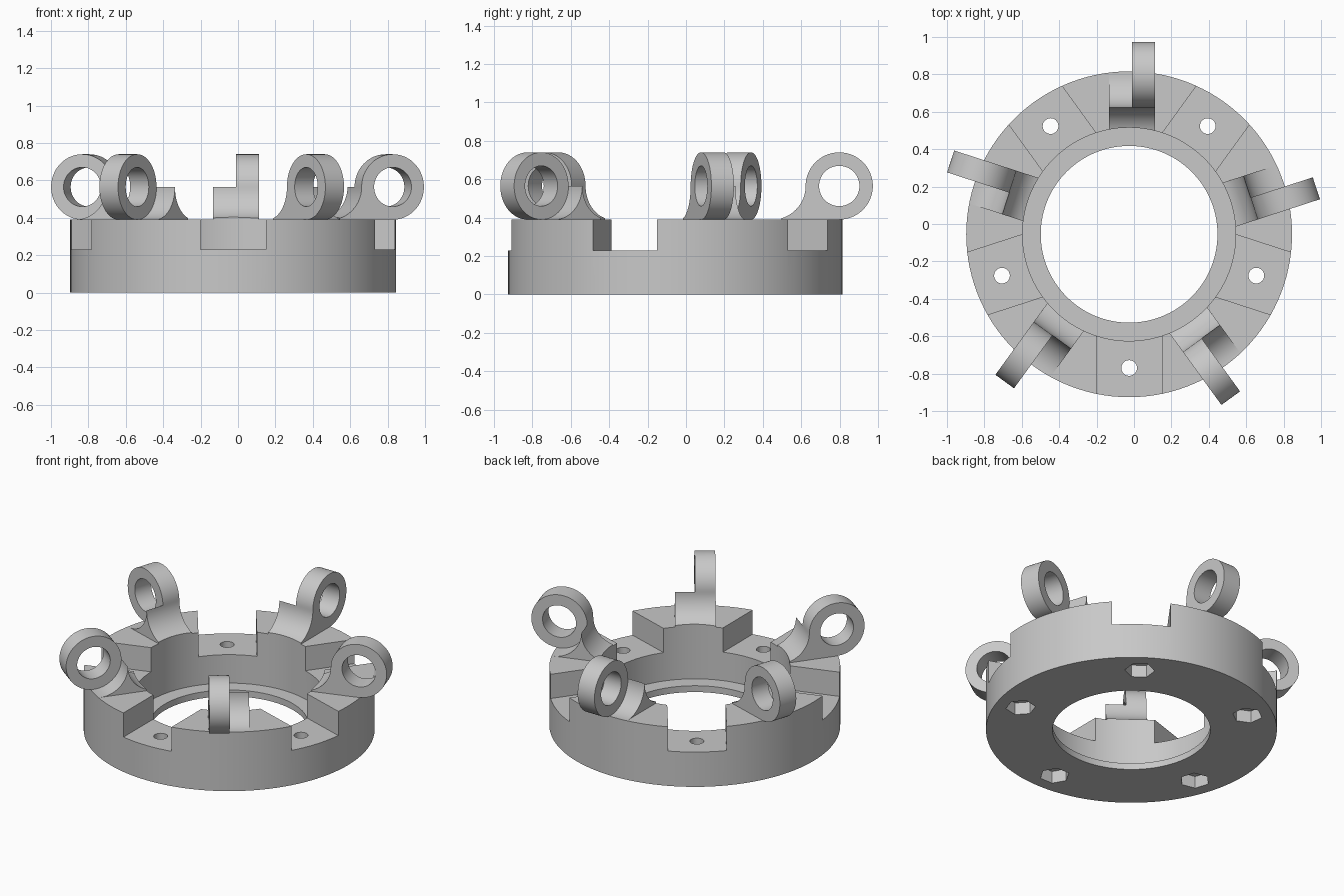
import bpy, bmesh
from math import sin, cos, pi, radians
from mathutils import Matrix

if "Cube" in bpy.data.objects:
    bpy.data.objects.remove(bpy.data.objects["Cube"], do_unlink=True)

CENTRE = (-0.026, -0.055, 0)
OUTER, BORE, LIP = 0.871, 0.57, 0.4725
TOP, NOTCH_Z, LIP_Z = 0.39, 0.23, 0.042
EYE_R, EYE_HOLE, EYE_Y, EYE_Z = 0.175, 0.105, 0.853, 0.565
STEP = 2 * pi / 5

grey = bpy.data.materials.new("light grey")
grey.use_nodes = True
colour = (0.58, 0.58, 0.58, 1)
grey.diffuse_color = colour
grey.node_tree.nodes["Principled BSDF"].inputs["Base Color"].default_value = colour


def make_object(name, bm):
    bmesh.ops.recalc_face_normals(bm, faces=bm.faces)
    mesh = bpy.data.meshes.new(name)
    bm.to_mesh(mesh)
    bm.free()
    mesh.materials.append(grey)
    ob = bpy.data.objects.new(name, mesh)
    bpy.context.collection.objects.link(ob)
    return ob


def cylinder(r, z0, z1, sides, matrix=Matrix()):
    bm = bmesh.new()
    bmesh.ops.create_cone(bm, cap_ends=True, segments=sides, radius1=r, radius2=r, depth=z1 - z0,
                          matrix=matrix @ Matrix.Translation((0, 0, (z0 + z1) / 2)))
    return make_object("cutter", bm)


def box(x, y0, y1, z0, z1):
    bm = bmesh.new()
    bmesh.ops.create_cube(bm, matrix=Matrix.Translation((0, (y0 + y1) / 2, (z0 + z1) / 2))
                          @ Matrix.Diagonal((2 * x, y1 - y0, z1 - z0, 1)))
    return make_object("cutter", bm)


def extrude_profile(name, points, x0, x1):
    """Solid from a (y, z) outline, between two x positions."""
    bm = bmesh.new()
    face = bm.faces.new([bm.verts.new((x0, y, z)) for y, z in points])
    new = bmesh.ops.extrude_face_region(bm, geom=[face], use_keep_orig=True)["geom"]
    bmesh.ops.translate(bm, verts=[v for v in new if isinstance(v, bmesh.types.BMVert)],
                        vec=(x1 - x0, 0, 0))
    return make_object(name, bm)


def cut(ob, cutter, angle=0):
    cutter.hide_render = True
    cutter.rotation_euler.z = angle
    mod = ob.modifiers.new("cut", 'BOOLEAN')
    mod.operation, mod.solver, mod.object = 'DIFFERENCE', 'EXACT', cutter
    bpy.context.view_layer.update()
    bpy.context.view_layer.objects.active = ob
    bpy.ops.object.modifier_apply(modifier=mod.name)
    bpy.data.objects.remove(cutter, do_unlink=True)


def smooth(ob):
    bpy.ops.object.select_all(action='DESELECT')
    ob.select_set(True)
    bpy.context.view_layer.objects.active = ob
    bpy.ops.object.shade_smooth_by_angle(angle=radians(30))


def arc(cy, cz, r, a0, a1, n):
    steps = [radians(a0 + (a1 - a0) * i / n) for i in range(n + 1)]
    return [(cy + r * cos(a), cz + r * sin(a)) for a in steps]


# Base ring with a thin inner lip, turned around z
bm = bmesh.new()
outline = [(LIP, 0), (OUTER, 0), (OUTER, TOP), (BORE, TOP), (BORE, LIP_Z), (LIP, LIP_Z)]
verts = [bm.verts.new((0, r, z)) for r, z in outline]
edges = [bm.edges.new((verts[i - 1], v)) for i, v in enumerate(verts)]
bmesh.ops.spin(bm, geom=verts + edges, cent=(0, 0, 0), axis=(0, 0, 1), angle=2 * pi,
               steps=120, use_merge=True)
bmesh.ops.remove_doubles(bm, verts=bm.verts, dist=0.0001)
ring = make_object("base_ring", bm)

# Five notches, each with a bolt hole and a hexagonal nut pocket below
for k in range(5):
    angle = pi + k * STEP
    cut(ring, box(0.175, 0.4, 1.1, NOTCH_Z, 0.6), angle)
    at_bolt = Matrix.Translation((0, 0.715, 0))
    cut(ring, cylinder(0.042, -0.1, 0.5, 32, at_bolt), angle)
    cut(ring, cylinder(0.09, -0.1, 0.08, 6, at_bolt @ Matrix.Rotation(pi / 2, 4, 'Z')), angle)
ring.location = CENTRE
smooth(ring)

# Hinge lug: a filleted eye, and beside it a cradle hollowed to the eye's radius
foot = TOP - 0.03
fillet_y = EYE_Y - 2 * EYE_R
fillet = arc(fillet_y, EYE_Z, EYE_R, -90, 0, 20)
feet = [(EYE_Y, foot), (fillet_y, foot)]
eye_outline = fillet + arc(EYE_Y, EYE_Z, EYE_R, 180, -90, 60)[1:] + feet
cradle_outline = fillet + arc(EYE_Y, EYE_Z, EYE_R, 180, 270, 20)[1:] + feet

eye = extrude_profile("hinge_eye", eye_outline, 0.014, 0.137)
cut(eye, cylinder(EYE_HOLE, -0.5, 0.5, 48,
                  Matrix.Translation((0, EYE_Y, EYE_Z)) @ Matrix.Rotation(pi / 2, 4, 'Y')))
cradle = extrude_profile("hinge_cradle", cradle_outline, -0.108, 0.014)

# Trim both to the bore and repeat them around the ring
for part in (eye, cradle):
    cut(part, cylinder(BORE, -0.5, 1, 120))
    smooth(part)
    part.location = CENTRE
    base_name = part.name
    for k in range(1, 5):
        copy = part.copy()
        copy.name = f"{base_name}_{k + 1}"
        copy.rotation_euler.z = k * STEP
        bpy.context.collection.objects.link(copy)
